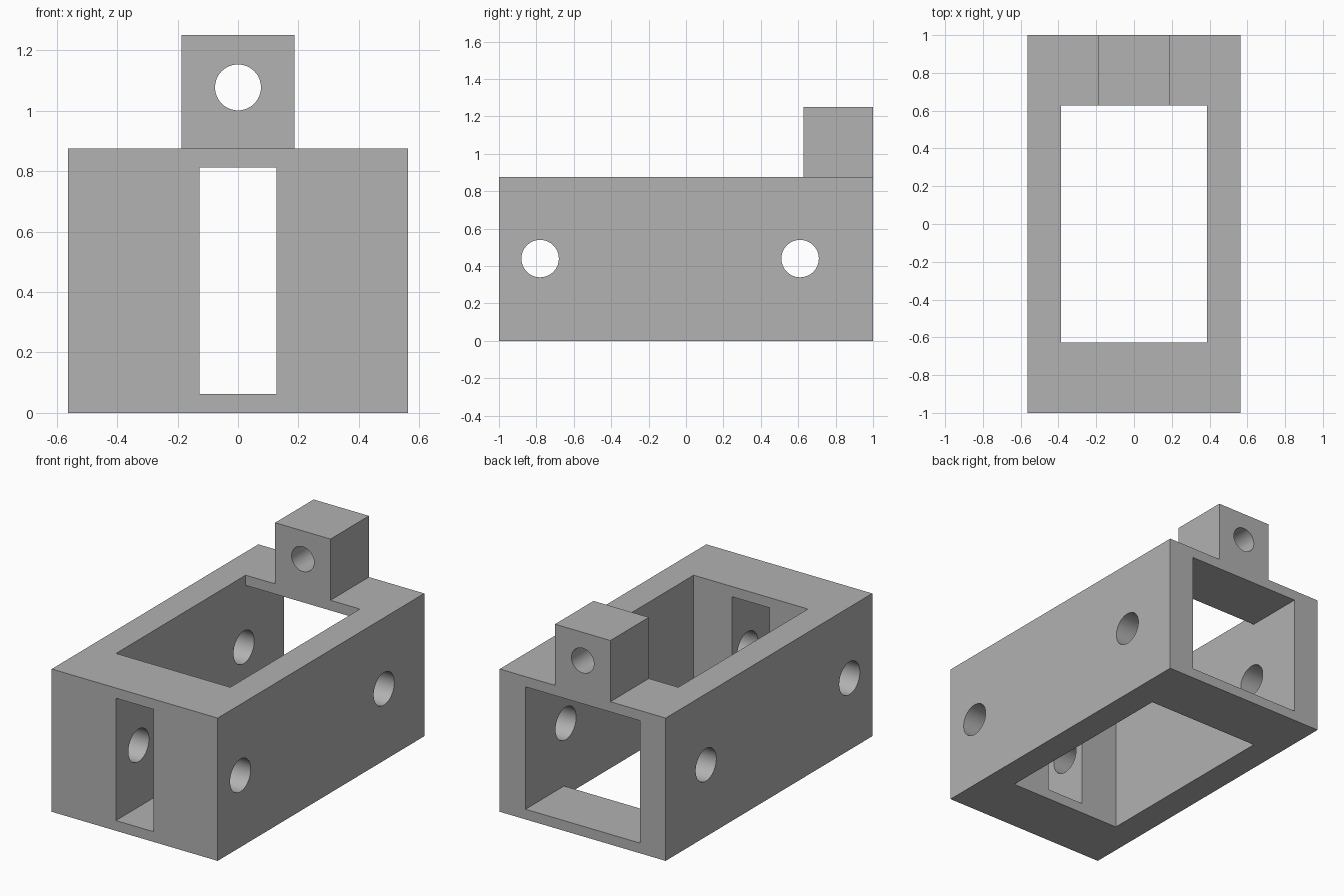
import bpy
import math

cube = bpy.data.objects.get("Cube")
if cube:
    bpy.data.objects.remove(cube, do_unlink=True)

# Single plain grey
GREY = (0.445, 0.445, 0.445, 1.0)
grey = bpy.data.materials.new("plain_grey")
grey.use_nodes = True
grey.diffuse_color = GREY
grey.node_tree.nodes["Principled BSDF"].inputs["Base Color"].default_value = GREY


def box(name, low, high):
    """Box spanning two opposite corners."""
    centre = [(a + b) / 2 for a, b in zip(low, high)]
    bpy.ops.mesh.primitive_cube_add(size=1, location=centre)
    ob = bpy.context.object
    ob.name = name
    ob.scale = [b - a for a, b in zip(low, high)]
    bpy.ops.object.transform_apply(location=False, rotation=False, scale=True)
    ob.data.materials.append(grey)
    return ob


def rod(name, radius, depth, location, rotation):
    """Cylinder used to drill a round hole."""
    bpy.ops.mesh.primitive_cylinder_add(
        vertices=64, radius=radius, depth=depth, location=location, rotation=rotation)
    ob = bpy.context.object
    ob.name = name
    ob.data.materials.append(grey)
    return ob


def cut(target, cutter):
    """Subtract the cutter from the target, then discard it."""
    cutter.hide_render = True
    mod = target.modifiers.new(cutter.name, 'BOOLEAN')
    mod.operation = 'DIFFERENCE'
    mod.solver = 'EXACT'
    mod.object = cutter
    bpy.context.view_layer.objects.active = target
    bpy.ops.object.modifier_apply(modifier=mod.name)
    bpy.data.objects.remove(cutter, do_unlink=True)


def finish(ob):
    bpy.ops.object.select_all(action='DESELECT')
    ob.select_set(True)
    bpy.context.view_layer.objects.active = ob
    bpy.ops.object.shade_smooth_by_angle(angle=math.radians(30))


W, H = 0.5625, 0.875        # body half width and height
IN_X, IN_Y = 0.3875, 0.6275  # half size of the cavity
LOW, HIGH = 0.0625, 0.8125  # bottom and top of the end openings

# Main housing with its vertical cavity
body = box("housing", (-W, -1, 0), (W, 1, H))
cut(body, box("cavity", (-IN_X, -IN_Y, -0.2), (IN_X, IN_Y, H + 0.2)))

# Wide back opening and narrow front slot
cut(body, box("back_opening", (-IN_X, 0, LOW), (IN_X, 1.2, HIGH)))
cut(body, box("front_slot", (-0.1275, -1.2, LOW), (0.1275, 0, HIGH)))

# Cross holes through both side walls
for y in (-0.78, 0.61):
    cut(body, rod("cross_hole", 0.1, 2, (0, y, 0.44), (0, math.pi / 2, 0)))
finish(body)

# Drilled lug on the back rim
lug = box("lug", (-0.1875, IN_Y, H), (0.1875, 1, 1.25))
cut(lug, rod("lug_hole", 0.076, 2, (0, 0.8, 1.077), (math.pi / 2, 0, 0)))
finish(lug)
